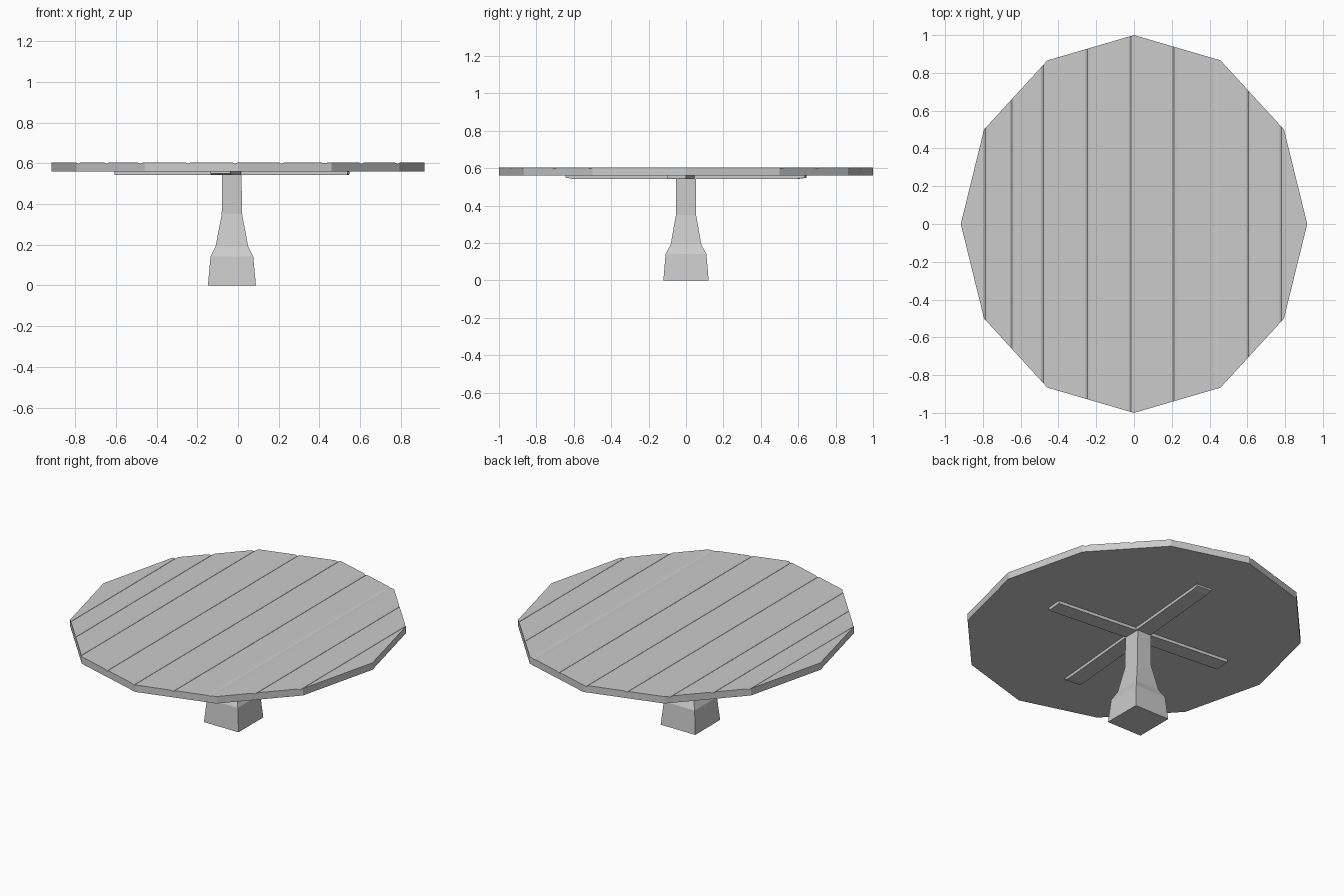
import bpy, bmesh
from math import sin, cos, pi, radians
from mathutils import Matrix

if "Cube" in bpy.data.objects:
    bpy.data.objects.remove(bpy.data.objects["Cube"])

CX = -0.03  # pedestal is slightly off centre


def finish(name, bm):
    bmesh.ops.recalc_face_normals(bm, faces=bm.faces[:])
    mesh = bpy.data.meshes.new(name)
    bm.to_mesh(mesh)
    bm.free()
    obj = bpy.data.objects.new(name, mesh)
    bpy.context.collection.objects.link(obj)
    return obj


def loft(bm, rings):
    """Skin a closed solid through equal-length rings of points."""
    loops = [[bm.verts.new(p) for p in r] for r in rings]
    n = len(loops[0])
    for a, b in zip(loops, loops[1:]):
        for i in range(n):
            j = (i + 1) % n
            bm.faces.new((a[i], a[j], b[j], b[i]))
    bm.faces.new(loops[0][::-1])
    bm.faces.new(loops[-1])


# tabletop: twelve-sided slab, with shallow V grooves between the planks
TOP, BOTTOM = 0.604, 0.561
bm = bmesh.new()
loft(bm, [[(0.917 * sin(i * pi / 6), cos(i * pi / 6), z) for i in range(12)]
          for z in (BOTTOM, TOP)])
grooves = [(-0.785, 0.012, 0.007), (-0.645, 0.012, 0.007), (-0.48, 0.012, 0.007),
           (-0.245, 0.012, 0.007), (-0.015, 0.012, 0.007), (0.213, 0.012, 0.007),
           (0.425, 0.02, 0.003), (0.607, 0.012, 0.007), (0.782, 0.012, 0.007)]
for x, half, depth in grooves:
    for cut in (x - half, x, x + half):
        bmesh.ops.bisect_plane(bm, geom=bm.verts[:] + bm.edges[:] + bm.faces[:],
                               plane_co=(cut, 0, 0), plane_no=(1, 0, 0), dist=1e-5)
    for v in bm.verts:
        if abs(v.co.x - x) < 1e-4 and v.co.z > TOP - 0.001:
            v.co.z -= depth
finish("tabletop", bm)

# pedestal: square column flaring to a heavy foot (height, half width x, half width y)
bm = bmesh.new()
profile = [(0, 0.118, 0.121), (0.142, 0.105, 0.109), (0.192, 0.08, 0.082),
           (0.35, 0.05, 0.054), (0.565, 0.047, 0.054)]
loft(bm, [[(CX + sx * hx, sy * hy, z) for sx, sy in ((-1, -1), (1, -1), (1, 1), (-1, 1))]
          for z, hx, hy in profile])
finish("pedestal", bm)


# support bars: crossed slats under the top, turned slightly clockwise
def support_bar(name, half_len, bevel, low, angle):
    bm = bmesh.new()
    outline = [(-half_len, 0.565), (-half_len, low + 0.007), (-half_len + bevel, low),
               (half_len - bevel, low), (half_len, low + 0.007), (half_len, 0.565)]
    loft(bm, [[(a, w, z) for a, z in outline] for w in (-0.049, 0.049)])
    bm.transform(Matrix.Translation((CX, 0, 0)) @ Matrix.Rotation(radians(angle), 4, 'Z'))
    finish(name, bm)


support_bar("support_bar_across", 0.575, 0.002, 0.543, -5)
support_bar("support_bar_lengthwise", 0.643, 0.04, 0.543, 85)
